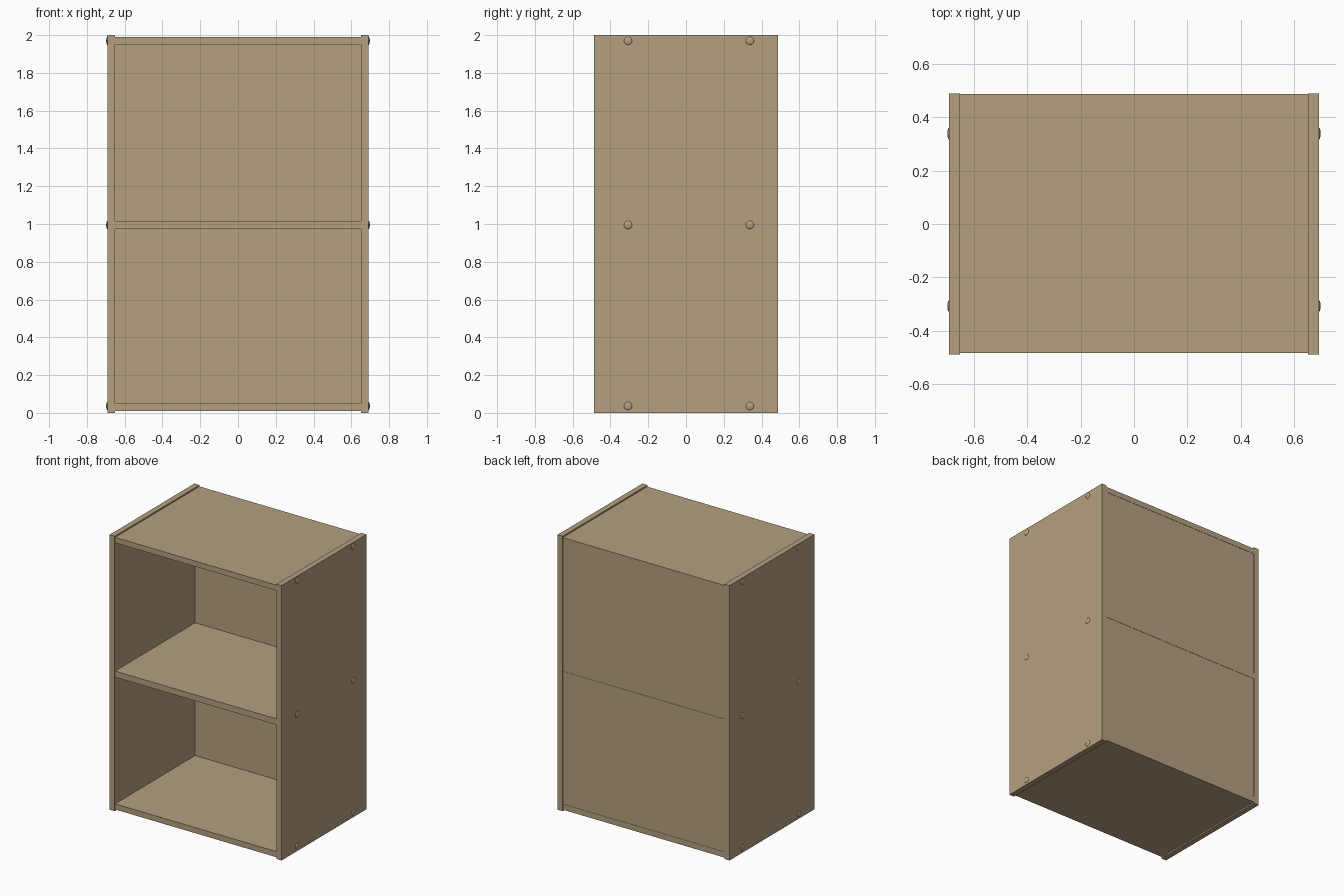
import bpy, math

if "Cube" in bpy.data.objects:
    bpy.data.objects.remove(bpy.data.objects["Cube"])

wood = bpy.data.materials.new("tan wood")
wood.diffuse_color = (0.462, 0.352, 0.216, 1)
wood.use_nodes = True
wood.node_tree.nodes["Principled BSDF"].inputs["Base Color"].default_value = wood.diffuse_color


def board(name, x, y, z):
    """Box spanning the given (min, max) ranges."""
    c = [(a + b) / 2 for a, b in (x, y, z)]
    bpy.ops.mesh.primitive_cube_add(size=1, location=c)
    o = bpy.context.object
    o.name = name
    o.scale = [b - a for a, b in (x, y, z)]
    bpy.ops.object.transform_apply(location=False, rotation=False, scale=True)
    o.data.materials.append(wood)


# Horizontal boards, set slightly back from the side panel edges
shelves = [("bottom_board", 0.01, 0.051), ("middle_shelf", 0.973, 1.017),
           ("top_board", 1.95, 1.99)]
for name, z0, z1 in shelves:
    board(name, (-0.651, 0.651), (-0.483, 0.487), (z0, z1))

# Back panels filling the two bays
board("lower_back_panel", (-0.651, 0.651), (0.437, 0.485), (0.051, 0.973))
board("upper_back_panel", (-0.651, 0.651), (0.437, 0.485), (1.017, 1.95))

# Side panels with domed screw caps
for side, s in (("left", -1), ("right", 1)):
    board(side + "_side_panel", tuple(sorted((s * 0.651, s * 0.692))),
          (-0.488, 0.488), (0, 2))
    for y in (-0.307, 0.338):
        for z in (0.036, 0.995, 1.97):
            bpy.ops.mesh.primitive_uv_sphere_add(
                segments=20, ring_count=10, radius=1,
                location=(s * 0.691, y, z), rotation=(0, math.pi / 2, 0))
            cap = bpy.context.object
            cap.name = side + "_screw_cap"
            cap.scale = (0.022, 0.022, 0.007)
            cap.data.materials.append(wood)
            bpy.ops.object.transform_apply(location=False, rotation=True, scale=True)
            bpy.ops.object.shade_smooth()
